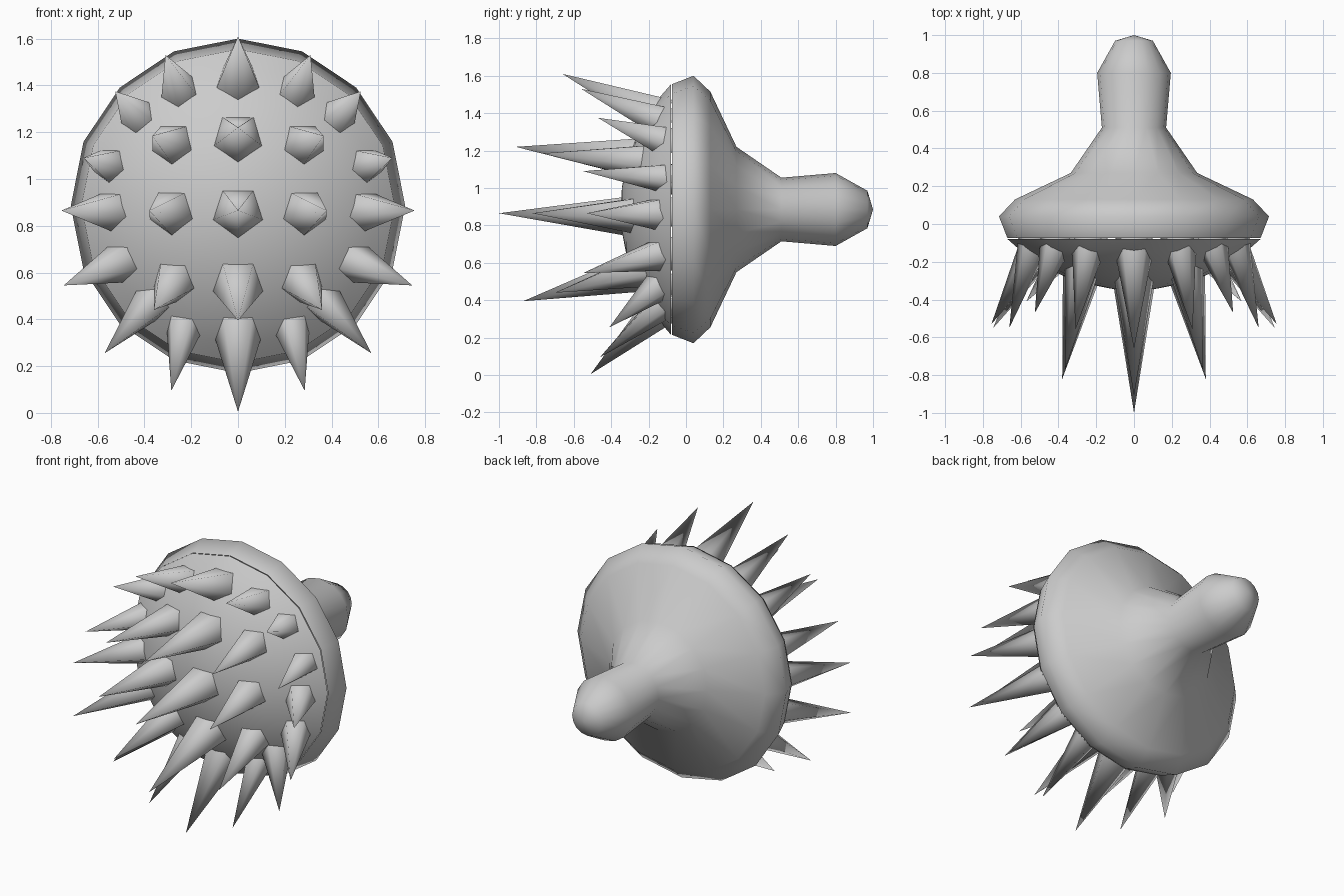
import bpy, bmesh, math
from mathutils import Vector, Matrix

if "Cube" in bpy.data.objects:
    bpy.data.objects.remove(bpy.data.objects["Cube"])

CZ = 0.885           # height of the revolve axis
SIDES = 16
DOME_R, DOME_TOP = 0.966, -0.35

grey = bpy.data.materials.new("grey")
grey.diffuse_color = (0.6, 0.6, 0.6, 1)
grey.use_nodes = True
grey.node_tree.nodes["Principled BSDF"].inputs["Base Color"].default_value = grey.diffuse_color


def finish(bm, name):
    bmesh.ops.recalc_face_normals(bm, faces=bm.faces)
    for f in bm.faces:
        f.smooth = True
    me = bpy.data.meshes.new(name)
    bm.to_mesh(me)
    bm.free()
    me.materials.append(grey)
    ob = bpy.data.objects.new(name, me)
    bpy.context.collection.objects.link(ob)
    return ob


def revolve(name, profile):
    """Spin (radius, y) points round the y axis."""
    bm = bmesh.new()
    vs = [bm.verts.new((r, y, CZ)) for r, y in profile]
    es = [bm.edges.new(p) for p in zip(vs, vs[1:])]
    bmesh.ops.spin(bm, geom=vs + es, cent=(0, 0, CZ), axis=(0, 1, 0),
                   angle=2 * math.pi, steps=SIDES)
    bmesh.ops.remove_doubles(bm, verts=bm.verts, dist=1e-4)
    return finish(bm, name)


def dome_y(r):
    return DOME_TOP + DOME_R - math.sqrt(DOME_R ** 2 - r * r)


def spike(name, base, tip, rad):
    """Five-sided cone whose root is sunk into the dome."""
    x, z = base
    surf = Vector((x, dome_y(math.hypot(x, z - CZ)), z))
    tip = Vector(tip)
    axis = tip - surf
    length = axis.length
    axis.normalize()
    sink = 0.09
    root = surf - axis * sink
    r = rad * (length + sink) / length
    down = Vector((0, 0, -1))
    down = (down - axis * down.dot(axis)).normalized()
    bm = bmesh.new()
    apex = bm.verts.new(tip)
    ring = [bm.verts.new(root + Matrix.Rotation(i * math.tau / 5, 3, axis) @ down * r)
            for i in range(5)]
    for i in range(5):
        bm.faces.new((ring[i], ring[(i + 1) % 5], apex))
    return finish(bm, name)


# rim, flared back and handle
revolve("handle_body", [(0.67, -0.075), (0.715, 0.04), (0.63, 0.13), (0.335, 0.27),
                        (0.17, 0.51), (0.195, 0.80), (0.10, 0.97), (0, 1.0)])
# domed front
revolve("front_dome", [(r, dome_y(r)) for r in (0, 0.12, 0.25, 0.38, 0.50, 0.60, 0.67)])

# spikes: base (x, z), tip (x, y, z), radius; mirrored when off centre
spikes = [
    ((0, 1.42), (0, -0.66, 1.61), 0.095),
    ((0.25, 1.38), (0.31, -0.56, 1.53), 0.08),
    ((0.43, 1.27), (0.525, -0.47, 1.375), 0.075),
    ((0, 1.175), (0, -0.91, 1.22), 0.107),
    ((0.28, 1.15), (0.365, -0.77, 1.185), 0.09),
    ((0.55, 1.06), (0.66, -0.55, 1.09), 0.075),
    ((0, 0.86), (0, -1.0, 0.865), 0.11),
    ((0.285, 0.86), (0.38, -0.82, 0.865), 0.098),
    ((0.55, 0.865), (0.755, -0.53, 0.865), 0.085),
    ((0, 0.55), (0, -0.87, 0.395), 0.11),
    ((0.275, 0.56), (0.36, -0.70, 0.44), 0.092),
    ((0.51, 0.64), (0.745, -0.55, 0.545), 0.085),
    ((0, 0.33), (0, -0.51, 0.005), 0.10),
    ((0.235, 0.35), (0.285, -0.46, 0.095), 0.075),
    ((0.38, 0.46), (0.57, -0.41, 0.255), 0.08),
]
for i, ((bx, bz), (tx, ty, tz), rad) in enumerate(spikes, 1):
    for s in ((1,) if bx == 0 else (1, -1)):
        spike(f"spike_{i}_{'right' if s > 0 else 'left'}", (s * bx, bz), (s * tx, ty, tz), rad)
